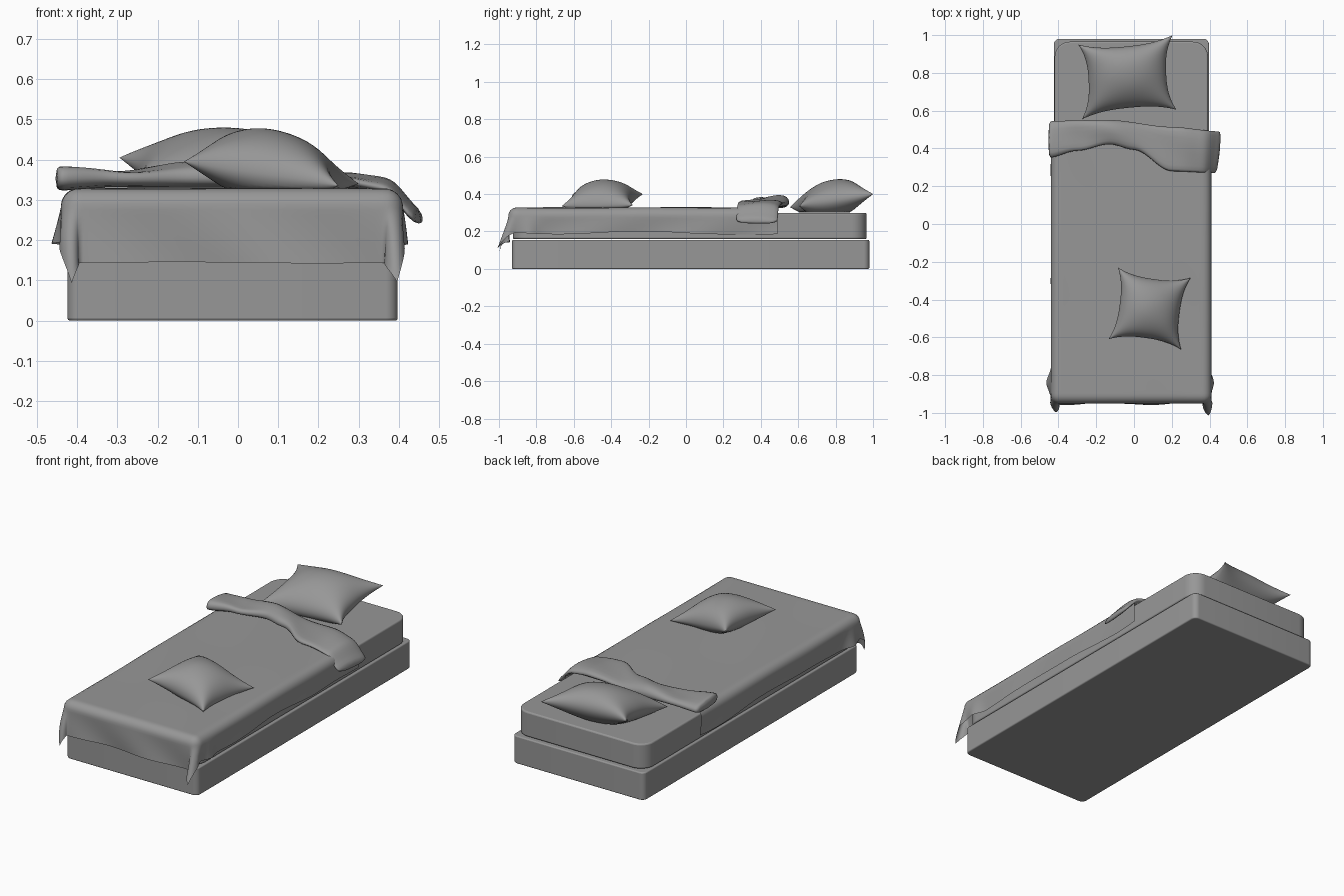
import bpy, bmesh, math
from mathutils import Vector

if "Cube" in bpy.data.objects:
    bpy.data.objects.remove(bpy.data.objects["Cube"])

grey = bpy.data.materials.new("dark_grey")
grey.diffuse_color = (0.31, 0.31, 0.31, 1)
grey.use_nodes = True
grey.node_tree.nodes["Principled BSDF"].inputs["Base Color"].default_value = grey.diffuse_color


def make_object(name, bm, smooth=True):
    bmesh.ops.recalc_face_normals(bm, faces=bm.faces)
    me = bpy.data.meshes.new(name)
    bm.to_mesh(me)
    bm.free()
    me.materials.append(grey)
    ob = bpy.data.objects.new(name, me)
    bpy.context.collection.objects.link(ob)
    if smooth:
        for p in me.polygons:
            p.use_smooth = True
    return ob


def ease(a, b, t):
    t = max(0.0, min(1.0, (t - a) / (b - a)))
    return t * t * (3 - 2 * t)


def curve_at(pts, x):
    for (x0, y0), (x1, y1) in zip(pts, pts[1:]):
        if x <= x1:
            return y0 + (y1 - y0) * ease(x0, x1, x)
    return pts[-1][1]


def grid_faces(bm, rows, closed=False):
    n = len(rows[0])
    for a, b in zip(rows, rows[1:]):
        for j in range(n if closed else n - 1):
            k = (j + 1) % n
            bm.faces.new((a[j], a[k], b[k], b[j]))


def rounded_slab(name, x0, x1, y0, y1, z0, z1, radius, edge):
    bm = bmesh.new()
    ring = []
    for cx, cy, start in ((x1 - radius, y1 - radius, 0), (x0 + radius, y1 - radius, 90),
                          (x0 + radius, y0 + radius, 180), (x1 - radius, y0 + radius, 270)):
        for i in range(9):
            a = math.radians(start + 90 * i / 8)
            ring.append(bm.verts.new((cx + radius * math.cos(a), cy + radius * math.sin(a), z0)))
    face = bm.faces.new(ring)
    ext = bmesh.ops.extrude_face_region(bm, geom=[face])
    bmesh.ops.translate(bm, vec=(0, 0, z1 - z0),
                        verts=[v for v in ext["geom"] if isinstance(v, bmesh.types.BMVert)])
    bm.faces.new(ring) if not bm.faces.get(ring) else None
    ob = make_object(name, bm, False)
    bev = ob.modifiers.new("soft_edge", 'BEVEL')
    bev.width, bev.segments, bev.limit_method = edge, 3, 'ANGLE'
    bev.angle_limit = math.radians(50)
    bpy.context.view_layer.objects.active = ob
    ob.select_set(True)
    bpy.ops.object.shade_smooth_by_angle(angle=math.radians(35))
    ob.select_set(False)


# Base and mattress
rounded_slab("bed_base", -0.424, 0.397, -0.93, 0.98, 0.0, 0.155, 0.03, 0.006)
rounded_slab("mattress", -0.42, 0.392, -0.925, 0.965, 0.16, 0.30, 0.08, 0.008)


# Blanket: flat sheet wrapped over rounded edges, with flared corners at the foot
def drape(s, t):
    cx0, cx1, cy, r = -0.395, 0.365, -0.905, 0.045
    p = Vector((max(cx0, min(cx1, s)), max(cy, t)))
    d = Vector((s, t)) - p
    length = d.length
    top = 0.328 + 0.002 * math.sin(9 * s + 3 * t) * math.cos(5 * t)
    if length < 1e-6:
        return p.x, p.y, top
    n = d / length
    a = min(length / r, math.pi / 2)
    hang = max(0.0, length - r * math.pi / 2)
    diagonal = abs(2 * n.x * n.y)
    out = r * math.sin(a) + hang * 0.36 * diagonal ** 1.2
    out += hang * 0.06 * math.sin(11 * t + 14 * s)
    # cloth pulls in beside each corner lobe
    if abs(n.x) > 0.9:
        out += hang * (0.25 * math.exp(-((t + 0.84) / 0.05) ** 2) - 0.05)
    # corner swings toward the foot
    swing = hang * diagonal * 0.22
    x = p.x + n.x * out - math.copysign(swing, n.x)
    return x, p.y + n.y * out - swing * 0.3, top - r * (1 - math.cos(a)) - hang


bm = bmesh.new()
rows = []
NS, NT = 72, 110
for i in range(NT + 1):
    row = []
    for j in range(NS + 1):
        t = -1.115 + (0.49 + 1.115) * i / NT
        hem = 0.008 * math.sin(7 * t) + 0.01 * ease(0.2, 0.5, t)
        s0, s1 = -0.555 - hem, 0.525 + hem
        row.append(bm.verts.new(drape(s0 + (s1 - s0) * j / NS, t)))
    rows.append(row)
grid_faces(bm, rows)
make_object("blanket", bm)

# Turned-back band of blanket
front = [(-0.46, 0.345), (-0.3, 0.385), (-0.13, 0.42), (0.0, 0.39), (0.2, 0.275), (0.46, 0.265)]
back = [(-0.46, 0.55), (-0.15, 0.555), (0.2, 0.52), (0.46, 0.495)]
section = [(0.06, 0.334), (0.5, 0.330), (0.93, 0.332), (1.0, 0.346), (0.92, 0.364),
           (0.6, 0.368), (0.25, 0.366), (0.04, 0.364), (0.0, 0.347)]
bm = bmesh.new()
rows = []
for i in range(41):
    x = -0.455 + 0.91 * i / 40
    f, b = curve_at(front, x), curve_at(back, x)
    row = []
    for q, z in section:
        lift = max(0.0, z - 0.333) / 0.035
        bump = 0.024 * math.exp(-((x + 0.12) / 0.13) ** 2) + 0.008 * math.sin(13 * x + 5 * q)
        bump += 0.022 * ease(-0.25, -0.45, x) if x < -0.25 else 0
        drop = 0.018 * ease(0.25, 0.4, x) + 0.08 * ease(0.37, 0.46, x)
        drop += 0.008 * ease(-0.3, -0.45, x) if x < -0.3 else 0
        xx = x + (q - 0.5) * 0.025 * ease(0.3, 0.45, x)
        row.append(bm.verts.new((xx, f + (b - f) * q, z + bump * lift - drop)))
    rows.append(row)
grid_faces(bm, rows, True)
bm.faces.new(rows[0])
bm.faces.new(rows[-1])
fold = make_object("blanket_fold", bm)
fold.modifiers.new("smooth", 'SUBSURF').levels = 1


# Pillows: puffed four-cornered cushions resting on a floor height
def pillow(name, corners, floor, up, down, seed):
    fl, fr, br, bl = (Vector(c) for c in corners)
    n = 32
    bm = bmesh.new()
    for sign in (1, -1):
        rows = []
        for i in range(n + 1):
            row = []
            for j in range(n + 1):
                u = math.sin(math.pi / 2 * (2 * j / n - 1))
                v = math.sin(math.pi / 2 * (2 * i / n - 1))
                pu = u * (1 - 0.18 * (1 - abs(v) ** 2.6))
                pv = v * (1 - 0.18 * (1 - abs(u) ** 2.6))
                a, b = (pu + 1) / 2, (pv + 1) / 2
                p = fl.lerp(fr, a).lerp(bl.lerp(br, a), b)
                puff = max(0.0, (1 - u * u) * (1 - v * v)) ** 0.5
                wrinkle = 0.07 * math.sin(3 * u + seed) * math.cos(3 * v - seed)
                p.z += (up if sign > 0 else -down) * puff * (1 + wrinkle * (u * u + v * v))
                p.z = max(p.z, floor + (0.001 if sign > 0 else 0))
                row.append(bm.verts.new(p))
            rows.append(row)
        grid_faces(bm, rows)
    bmesh.ops.remove_doubles(bm, verts=bm.verts, dist=0.0006)
    make_object(name, bm)


pillow("head_pillow", [(-0.275, 0.555, 0.33), (0.225, 0.605, 0.335), (0.205, 1.0, 0.40), (-0.295, 0.95, 0.405)],
       0.301, 0.108, 0.10, 1.0)
pillow("throw_pillow", [(-0.135, -0.61, 0.395), (0.25, -0.665, 0.335), (0.30, -0.285, 0.34), (-0.085, -0.23, 0.40)],
       0.327, 0.108, 0.08, 2.5)
